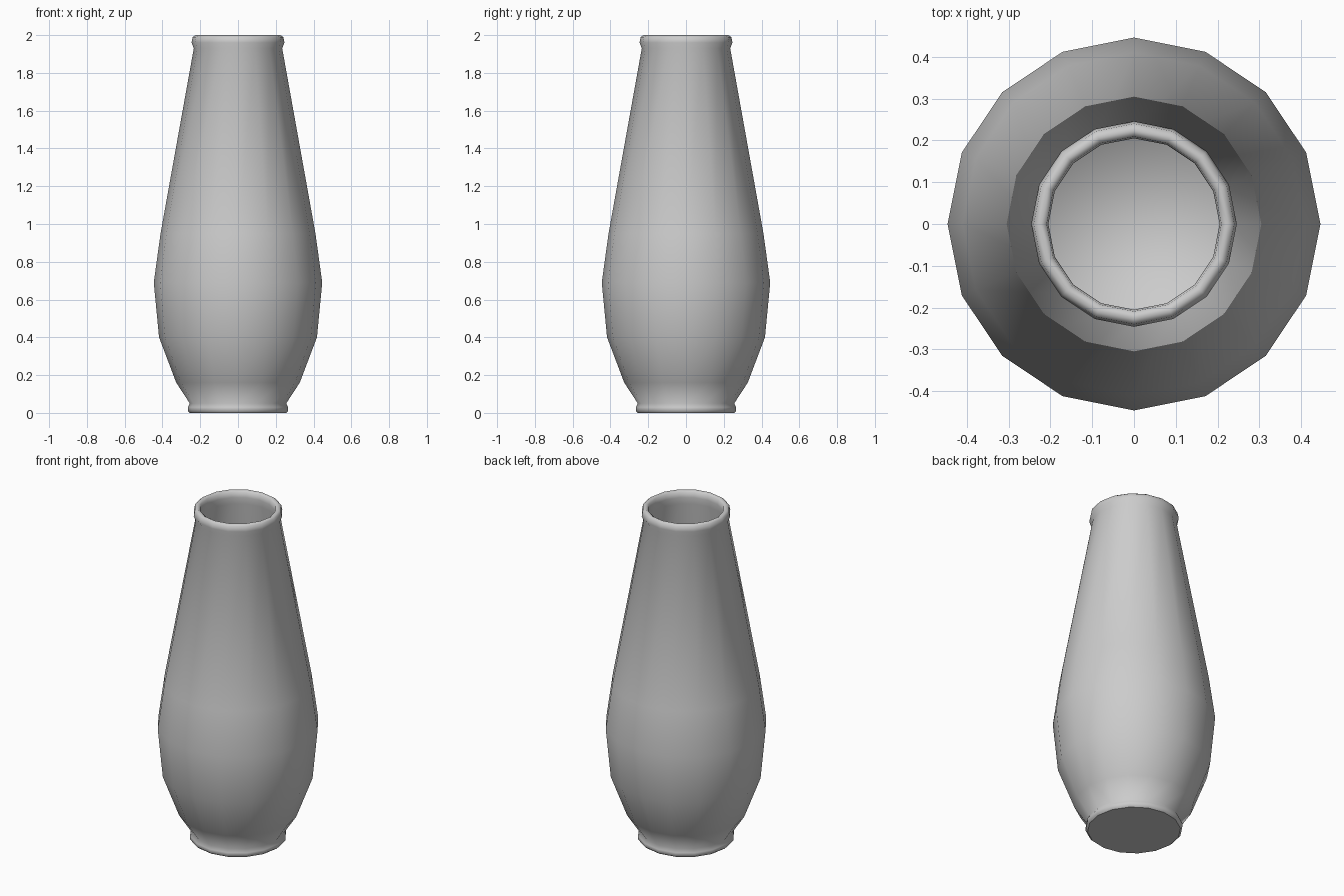
import bpy, bmesh, math

if "Cube" in bpy.data.objects:
    bpy.data.objects.remove(bpy.data.objects["Cube"])

SIDES = 16
# (radius, height): outer wall from foot to lip, then inner wall down to the floor
profile = [(0.255, 0.0), (0.266, 0.01), (0.266, 0.03), (0.255, 0.05),
           (0.327, 0.16), (0.418, 0.40), (0.446, 0.69), (0.41, 0.95),
           (0.234, 1.93), (0.246, 1.96), (0.24, 1.99), (0.225, 2.0),
           (0.209, 1.99), (0.205, 1.96), (0.208, 1.92),
           (0.38, 0.95), (0.412, 0.69), (0.385, 0.41), (0.30, 0.18), (0.22, 0.05)]

bm = bmesh.new()
rings = [[bm.verts.new((r * math.cos(2 * math.pi * i / SIDES),
                        r * math.sin(2 * math.pi * i / SIDES), z))
          for i in range(SIDES)] for r, z in profile]

# walls
for a, b in zip(rings, rings[1:]):
    for i in range(SIDES):
        j = (i + 1) % SIDES
        bm.faces.new((a[i], a[j], b[j], b[i]))

# underside and inner floor
base = bm.faces.new(rings[0][::-1])
bm.faces.new(rings[-1])

for f in bm.faces:
    f.smooth = True
base.smooth = False
for e in base.edges:
    e.smooth = False

mesh = bpy.data.meshes.new("vase")
bm.to_mesh(mesh)
bm.free()
vase = bpy.data.objects.new("vase", mesh)
bpy.context.collection.objects.link(vase)
